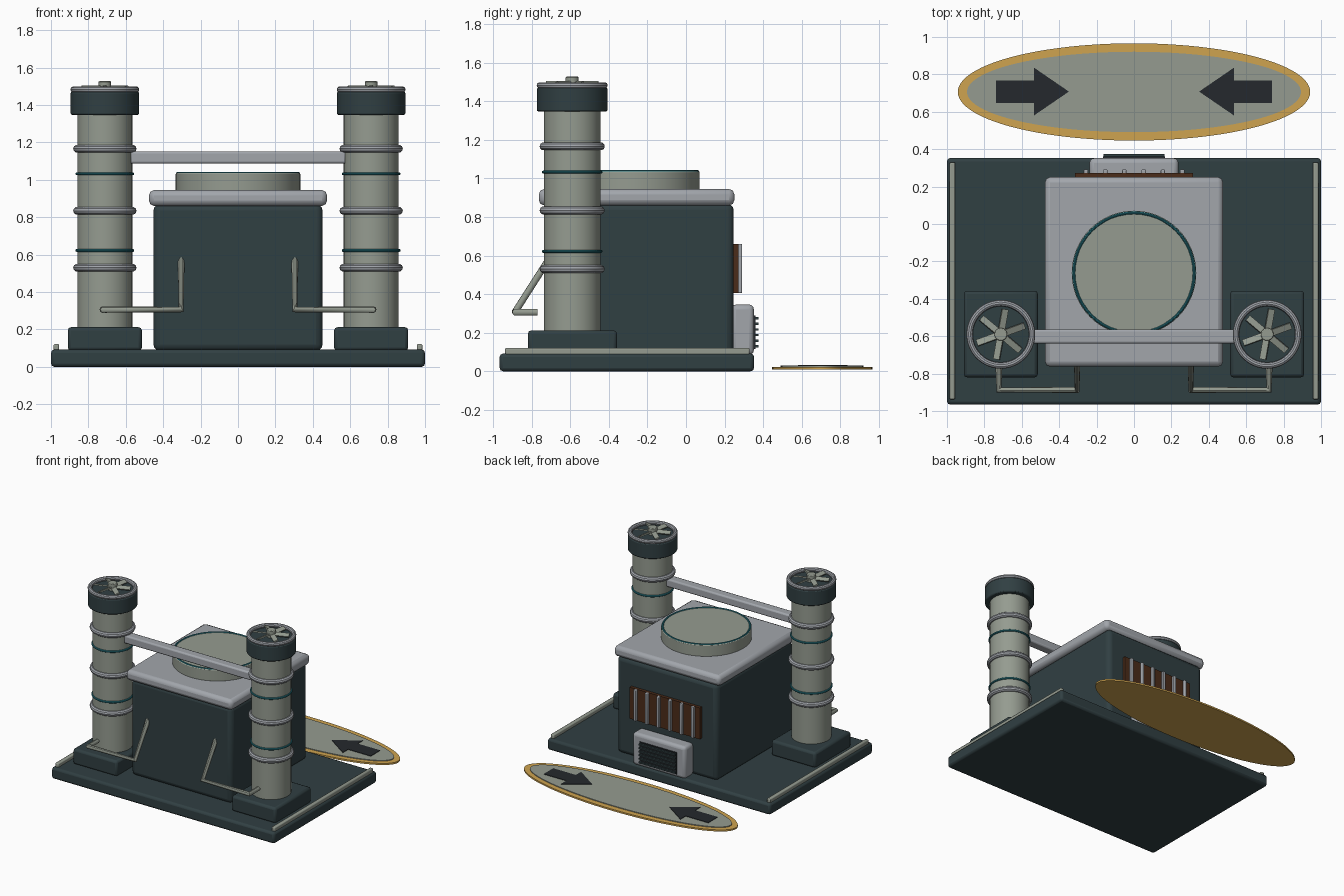
import bpy, math
from math import pi, cos, sin

if "Cube" in bpy.data.objects:
    bpy.data.objects.remove(bpy.data.objects["Cube"])


def mat(name, r, g, b):
    m = bpy.data.materials.new(name)
    m.diffuse_color = (r, g, b, 1)
    m.use_nodes = True
    m.node_tree.nodes["Principled BSDF"].inputs["Base Color"].default_value = m.diffuse_color
    return m


DARK = mat("dark_slate", 0.03, 0.05, 0.055)
STONE = mat("green_grey", 0.30, 0.33, 0.28)
STEEL = mat("steel", 0.36, 0.38, 0.41)
TEAL = mat("teal", 0.02, 0.18, 0.22)
GOLD = mat("gold", 0.62, 0.37, 0.08)
RUST = mat("rust_brown", 0.07, 0.025, 0.01)
INK = mat("near_black", 0.018, 0.022, 0.026)


def finish(name, m, bevel=0, seg=2):
    o = bpy.context.object
    o.name = name
    o.data.materials.append(m)
    if bevel:
        b = o.modifiers.new("bevel", 'BEVEL')
        b.width, b.segments, b.limit_method = bevel, seg, 'ANGLE'
    bpy.ops.object.shade_smooth_by_angle(angle=math.radians(35))
    return o


def box(name, x, y, z, m, bevel=0, seg=2):
    """Box from (min, max) ranges."""
    bpy.ops.mesh.primitive_cube_add(size=1, location=[(a + b) / 2 for a, b in (x, y, z)])
    bpy.context.object.scale = [b - a for a, b in (x, y, z)]
    bpy.ops.object.transform_apply(location=False, rotation=False, scale=True)
    return finish(name, m, bevel, seg)


def cyl(name, x, y, z, r, m, bevel=0, n=48, ry=None):
    bpy.ops.mesh.primitive_cylinder_add(vertices=n, radius=1, depth=z[1] - z[0],
                                        location=(x, y, (z[0] + z[1]) / 2))
    bpy.context.object.scale = (r, ry or r, 1)
    bpy.ops.object.transform_apply(location=False, rotation=False, scale=True)
    return finish(name, m, bevel)


def ring(name, x, y, z, major, minor, m):
    bpy.ops.mesh.primitive_torus_add(location=(x, y, z), major_radius=major, minor_radius=minor,
                                     major_segments=48, minor_segments=10)
    return finish(name, m)


def pipe(name, pts, r, m):
    c = bpy.data.curves.new(name, 'CURVE')
    c.dimensions, c.bevel_depth, c.bevel_resolution, c.use_fill_caps = '3D', r, 3, True
    s = c.splines.new('POLY')
    s.points.add(len(pts) - 1)
    for p, co in zip(s.points, pts):
        p.co = (*co, 1)
    o = bpy.data.objects.new(name, c)
    bpy.context.collection.objects.link(o)
    bpy.ops.object.select_all(action='DESELECT')
    o.select_set(True)
    bpy.context.view_layer.objects.active = o
    bpy.ops.object.convert(target='MESH')
    return finish(name, m)


# base plate and main housing
box("base_plate", (-1, 1), (-0.966, 0.353), (0, 0.092), DARK, 0.018)
box("main_housing", (-0.452, 0.452), (-0.73, 0.247), (0.085, 0.87), DARK, 0.035, 3)
box("housing_cap", (-0.476, 0.476), (-0.763, 0.251), (0.86, 0.945), STEEL, 0.028)
cyl("roof_drum", 0, -0.262, (0.94, 1.037), 0.333, STONE, 0.006, 64)
ring("roof_drum_ring", 0, -0.262, 1.035, 0.322, 0.008, TEAL)

# left and right towers with rails and pipes
TX, TY = 0.712, -0.59
for side, s in (("left", -1), ("right", 1)):
    x = s * TX
    box(side + "_edge_rail", (s * 0.971 - 0.015, s * 0.971 + 0.015), (-0.938, 0.33),
        (0.08, 0.122), STONE, 0.008)
    box(side + "_tower_foot", (x - 0.198, x + 0.198), (-0.82, -0.357), (0.085, 0.212), DARK, 0.018)
    cyl(side + "_tower", x, TY, (0.2, 1.36), 0.147, STONE)
    for z in (0.53, 0.834, 1.166):
        ring(side + "_tower_band", x, TY, z, 0.148, 0.021, STEEL)
    for z in (0.622, 1.032):
        ring(side + "_tower_glow_ring", x, TY, z, 0.149, 0.008, TEAL)
    cyl(side + "_fan_housing", x, TY, (1.347, 1.47), 0.183, DARK, 0.008)
    ring(side + "_fan_rim", x, TY, 1.482, 0.167, 0.017, STEEL)
    cyl(side + "_fan_hub", x, TY, (1.465, 1.527), 0.034, STONE, 0.005, 24)
    for k in range(6):
        a = math.radians(20 + 60 * k)
        b = box(side + "_fan_blade", (-0.056, 0.056), (-0.018, 0.018), (-0.005, 0.005), STONE)
        b.location = (x + 0.08 * cos(a), TY + 0.08 * sin(a), 1.492)
        b.rotation_euler = (0.4, 0, a)
    pipe(side + "_feed_pipe", [(x + s * 0.01, -0.77, 0.306), (x + s * 0.01, -0.887, 0.306),
                               (s * 0.304, -0.887, 0.306), (s * 0.304, -0.715, 0.575)], 0.018, STONE)

# beam joining the towers
box("cross_beam", (-0.58, 0.58), (-0.64, -0.563), (1.086, 1.152), STEEL, 0.012)

# rear grille
box("grille_panel", (-0.315, 0.315), (0.235, 0.272), (0.405, 0.66), RUST)
for i in range(6):
    gx = -0.257 + 0.103 * i
    box("grille_bar", (gx - 0.012, gx + 0.012), (0.265, 0.291), (0.405, 0.66), STEEL, 0.005)

# rear louvred box
box("vent_box", (-0.238, 0.238), (0.235, 0.352), (0.085, 0.346), STEEL, 0.025, 3)
box("vent_panel", (-0.167, 0.167), (0.34, 0.36), (0.115, 0.29), INK)
for i in range(6):
    vz = 0.13 + 0.029 * i
    box("vent_slat", (-0.162, 0.162), (0.355, 0.375), (vz - 0.006, vz + 0.006), DARK)

# oval landing pad with arrows
PY = 0.706
cyl("pad_border", 0, PY, (0.01, 0.023), 0.942, GOLD, 0, 96, 0.26)
cyl("pad_surface", 0, PY, (0.015, 0.029), 0.893, STONE, 0, 96, 0.215)
for side, s in (("left", -1), ("right", 1)):
    out = [(0.738, -0.06), (0.535, -0.06), (0.535, -0.128), (0.348, 0),
           (0.535, 0.128), (0.535, 0.06), (0.738, 0.06)]
    out = [(s * x, PY + 0.002 + y) for x, y in out][::-s]
    n = len(out)
    verts = [(x, y, 0.025) for x, y in out] + [(x, y, 0.033) for x, y in out]
    faces = [tuple(range(n))[::-1], tuple(range(n, 2 * n))]
    faces += [(i, (i + 1) % n, n + (i + 1) % n, n + i) for i in range(n)]
    me = bpy.data.meshes.new(side + "_pad_arrow")
    me.from_pydata(verts, [], faces)
    me.materials.append(INK)
    bpy.context.collection.objects.link(bpy.data.objects.new(side + "_pad_arrow", me))
